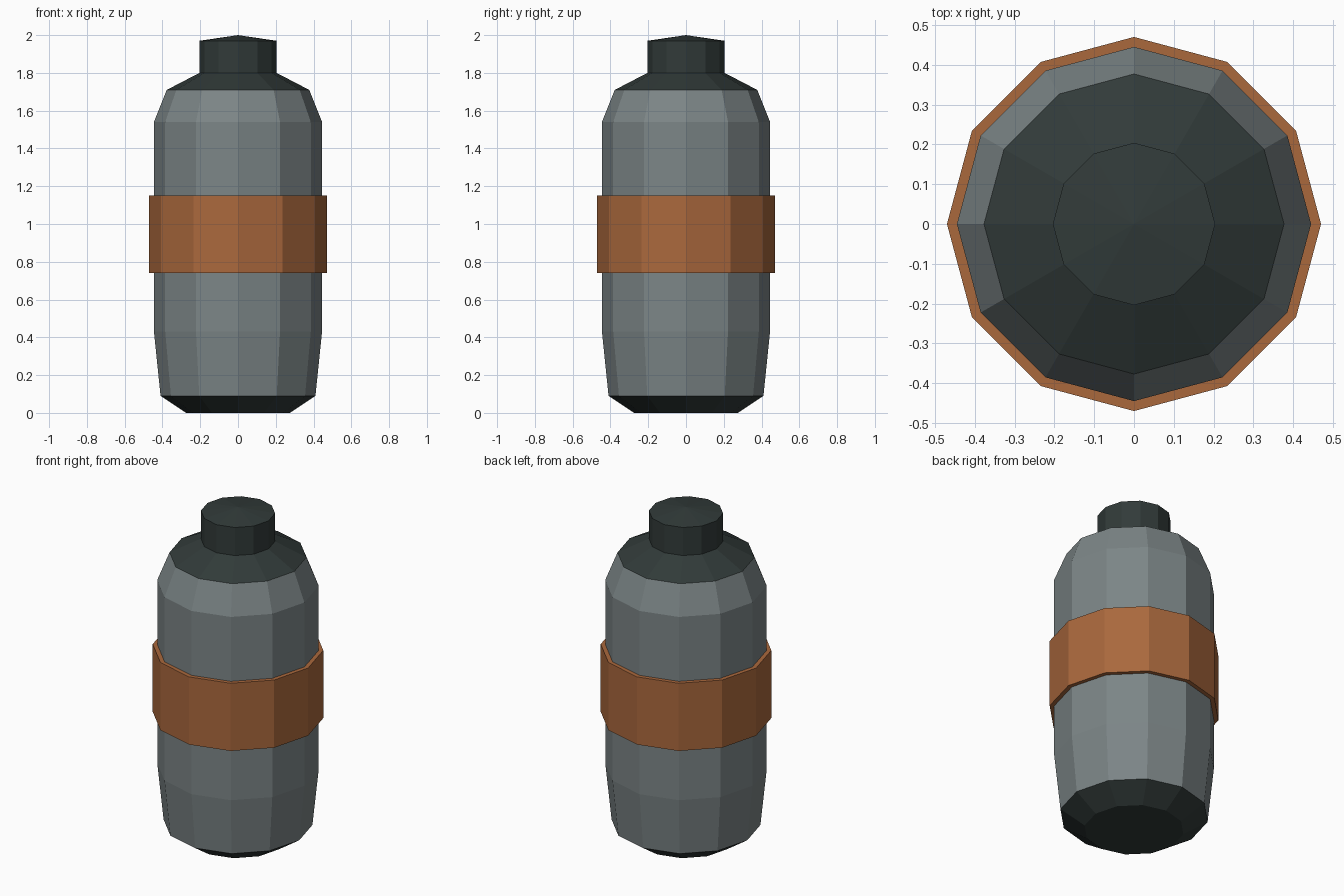
import bpy, bmesh, math

if "Cube" in bpy.data.objects:
    bpy.data.objects.remove(bpy.data.objects["Cube"])

SIDES = 12


def material(name, rgb):
    m = bpy.data.materials.new(name)
    m.diffuse_color = (*rgb, 1.0)
    m.use_nodes = True
    m.node_tree.nodes["Principled BSDF"].inputs["Base Color"].default_value = m.diffuse_color
    return m


grey = material("steel grey", (0.20, 0.235, 0.24))
dark = material("dark green black", (0.031, 0.043, 0.041))
copper = material("copper brown", (0.40, 0.138, 0.046))


def lathe(name, profile, mats, rule=lambda z: 0, closed=False):
    """Spin (radius, height) points round z; radius 0 makes a pole."""
    bm = bmesh.new()
    rings = []
    for r, z in profile:
        if r == 0:
            rings.append([bm.verts.new((0, 0, z))] * SIDES)
        else:
            rings.append([bm.verts.new((r * math.cos(math.tau * i / SIDES),
                                        r * math.sin(math.tau * i / SIDES), z))
                          for i in range(SIDES)])
    pairs = list(zip(rings, rings[1:]))
    if closed:
        pairs.append((rings[-1], rings[0]))
    for a, b in pairs:
        for i in range(SIDES):
            j = (i + 1) % SIDES
            bm.faces.new(list(dict.fromkeys((a[i], a[j], b[j], b[i]))))
    bmesh.ops.recalc_face_normals(bm, faces=bm.faces)
    for f in bm.faces:
        f.material_index = rule(f.calc_center_median().z)
    me = bpy.data.meshes.new(name)
    bm.to_mesh(me)
    bm.free()
    for m in mats:
        me.materials.append(m)
    ob = bpy.data.objects.new(name, me)
    bpy.context.collection.objects.link(ob)
    return ob


# Flask: dark base, grey body, dark shoulder and stopper
lathe("flask_body",
      [(0, 0), (0.275, 0), (0.41, 0.09), (0.445, 0.43), (0.445, 1.54),
       (0.377, 1.71), (0.204, 1.80), (0.204, 1.97), (0, 2.0)],
      [grey, dark], lambda z: 1 if z < 0.09 or z > 1.71 else 0)

# Raised band round the middle
lathe("grip_band", [(0.44, 0.74), (0.47, 0.74), (0.47, 1.15), (0.44, 1.15)],
      [copper], closed=True)
